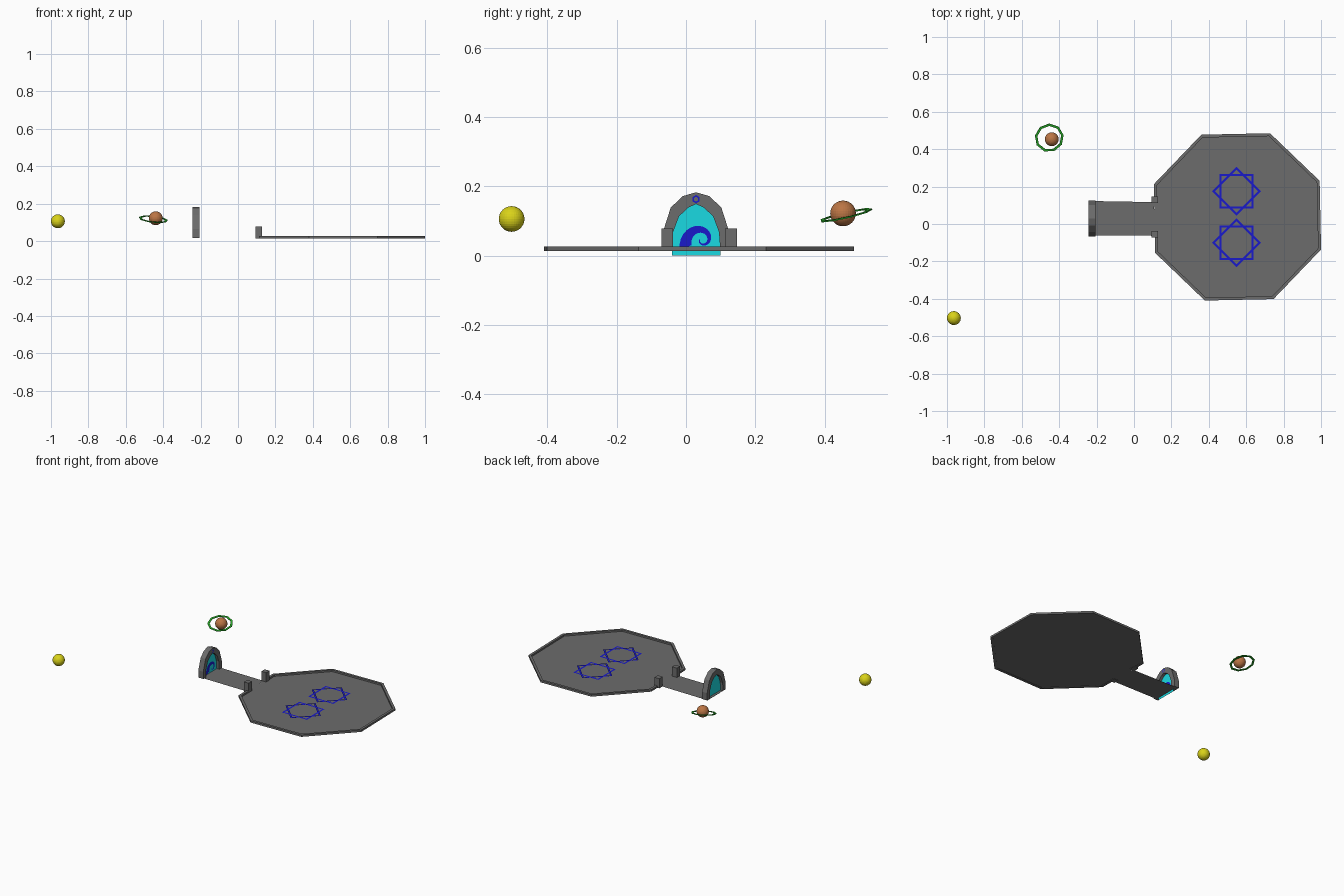
import bpy, math
from mathutils import Matrix, Vector

if "Cube" in bpy.data.objects:
    bpy.data.objects.remove(bpy.data.objects["Cube"])


def material(name, rgb):
    m = bpy.data.materials.new(name)
    m.diffuse_color = (*rgb, 1)
    m.use_nodes = True
    m.node_tree.nodes["Principled BSDF"].inputs["Base Color"].default_value = m.diffuse_color
    return m


GREY = material("stone", (0.15, 0.15, 0.15))
BLUE = material("rune_blue", (0.01, 0.01, 0.6))
CYAN = material("portal_cyan", (0.01, 0.7, 0.76))
YELLOW = material("yellow", (0.7, 0.65, 0.01))
BROWN = material("brown", (0.5, 0.18, 0.06))
GREEN = material("green", (0.02, 0.4, 0.02))


def flat(a, b, d):       # profile in the ground plane, depth along z
    return (a, b, d)


def upright(a, b, d):    # profile facing +x, depth along x
    return (d, a, b)


def make(name, verts, faces, mat):
    mesh = bpy.data.meshes.new(name)
    mesh.from_pydata(verts, [], faces)
    mesh.materials.append(mat)
    ob = bpy.data.objects.new(name, mesh)
    bpy.context.collection.objects.link(ob)
    return ob


def sheet(name, pts, d, plane, mat):
    return make(name, [plane(a, b, d) for a, b in pts], [range(len(pts))], mat)


def band(name, outer, inner, d0, d1, plane, mat, closed=True):
    """Strip between two outlines; solid when d0 != d1, otherwise a flat sheet."""
    n = len(outer)
    layers = [(outer, d0), (inner, d0)]
    if d0 != d1:
        layers += [(inner, d1), (outer, d1)]
    k = len(layers)
    verts = [plane(*pts[i], d) for i in range(n) for pts, d in layers]
    faces = []
    for i in range(n if closed else n - 1):
        a, b = i * k, (i + 1) % n * k
        for s in range(k if k > 2 else 1):
            t = (s + 1) % k
            faces.append((a + s, b + s, b + t, a + t))
    if not closed and k > 2:
        faces += [(3, 2, 1, 0), tuple((n - 1) * k + s for s in range(4))]
    return make(name, verts, faces, mat)


def ngon(cx, cy, r, n, start):
    return [(cx + r * math.cos(math.radians(start + 360 * i / n)),
             cy + r * math.sin(math.radians(start + 360 * i / n))) for i in range(n)]


def box(name, x0, x1, y0, y1, z0, z1):
    pts = [(x0, y0), (x1, y0), (x1, y1), (x0, y1)]
    v = [(x, y, z) for z in (z0, z1) for x, y in pts]
    f = [(3, 2, 1, 0), (4, 5, 6, 7)] + [(i, (i + 1) % 4, (i + 1) % 4 + 4, i + 4) for i in range(4)]
    return make(name, v, f, GREY)


# Octagonal platform: floor and low rim, open where the bridge arrives
CX, CY, R, FLOOR = 0.553, 0.038, 0.48, 0.016
octagon = ngon(CX, CY, R, 8, 203.7)
sheet("platform_floor", octagon, FLOOR, flat, GREY)
low, high = Vector(octagon[0]), Vector(octagon[7])
path = [tuple(low.lerp(high, 0.28))] + octagon + [tuple(low.lerp(high, 0.75))]
inset = 1 - 0.017 / R
inner = [(CX + (x - CX) * inset, CY + (y - CY) * inset) for x, y in path]
band("platform_rim", path, inner, 0.014, 0.027, flat, GREY, closed=False)

# Bridge and its two gate posts
sheet("bridge", [(-0.243, -0.06), (0.113, -0.063), (0.107, 0.117), (-0.243, 0.123)], FLOOR, flat, GREY)
box("gate_post_left", 0.093, 0.128, -0.071, -0.037, 0.014, 0.078)
box("gate_post_right", 0.093, 0.128, 0.112, 0.147, 0.014, 0.078)

# Two eight-pointed floor runes, each made of two square outlines
for j, cy in enumerate((0.175, -0.1)):
    for k, turn in enumerate((45, 0)):
        z = FLOOR + 0.003 + 0.001 * k
        band(f"floor_rune_{j}_{k}", ngon(0.548, cy, 0.13, 4, turn),
             ngon(0.548, cy, 0.114, 4, turn), z, z, flat, BLUE)

# Portal arch
AY = 0.029


def arch(half):          # mirror the half outline about the arch centre
    return [(AY - w, z) for w, z in half] + [(AY + w, z) for w, z in half[-2::-1]]


arch_out = arch([(0.097, 0.016), (0.097, 0.064), (0.073, 0.139), (0.038, 0.172), (0, 0.183)])
arch_in = arch([(0.07, 0.016), (0.066, 0.069), (0.049, 0.114), (0.022, 0.139), (0, 0.149)])
band("portal_arch", arch_out, arch_in, -0.243, -0.207, upright, GREY, closed=False)

# Portal surface reaching the ground, with a spiral on its face
sheet("portal_surface", [(AY - 0.07, 0.0)] + arch_in + [(AY + 0.07, 0.0)], -0.225, upright, CYAN)


def spiral(r0, decay):
    pts = []
    for i in range(29):
        t = i / 28
        a = math.radians(205 - 400 * t)
        r = r0 * math.exp(-decay * t)
        pts.append((0.047 + r * math.cos(a), 0.045 + r * math.sin(a)))
    return pts


band("portal_spiral", spiral(0.072, 2.1), spiral(0.034, 1.7), -0.222, -0.222, upright, BLUE, closed=False)
band("keystone_rune", ngon(AY, 0.163, 0.012, 6, 30), ngon(AY, 0.163, 0.007, 6, 30),
     -0.205, -0.205, upright, BLUE)


# Floating spheres
def ball(name, loc, mat):
    bpy.ops.mesh.primitive_uv_sphere_add(segments=32, ring_count=16, radius=0.037, location=loc)
    ob = bpy.context.object
    ob.name = name
    ob.data.materials.append(mat)


ball("yellow_sphere", (-0.963, -0.503, 0.106), YELLOW)
ball("ringed_sphere", (-0.44, 0.453, 0.122), BROWN)

# Tilted nine-sided ring
ring = band("sphere_ring", ngon(0, 0, 0.078, 9, 90), ngon(0, 0, 0.065, 9, 90), -0.002, 0.002, flat, GREEN)
ring.matrix_world = (Matrix.Translation((-0.453, 0.461, 0.117))
                     @ Matrix.Rotation(math.radians(13), 4, 'X')
                     @ Matrix.Rotation(math.radians(6), 4, 'Y'))

# Consistent outward normals on solid parts
import bmesh
for ob in bpy.data.objects:
    bm = bmesh.new()
    bm.from_mesh(ob.data)
    bmesh.ops.recalc_face_normals(bm, faces=bm.faces)
    bm.to_mesh(ob.data)
    bm.free()
